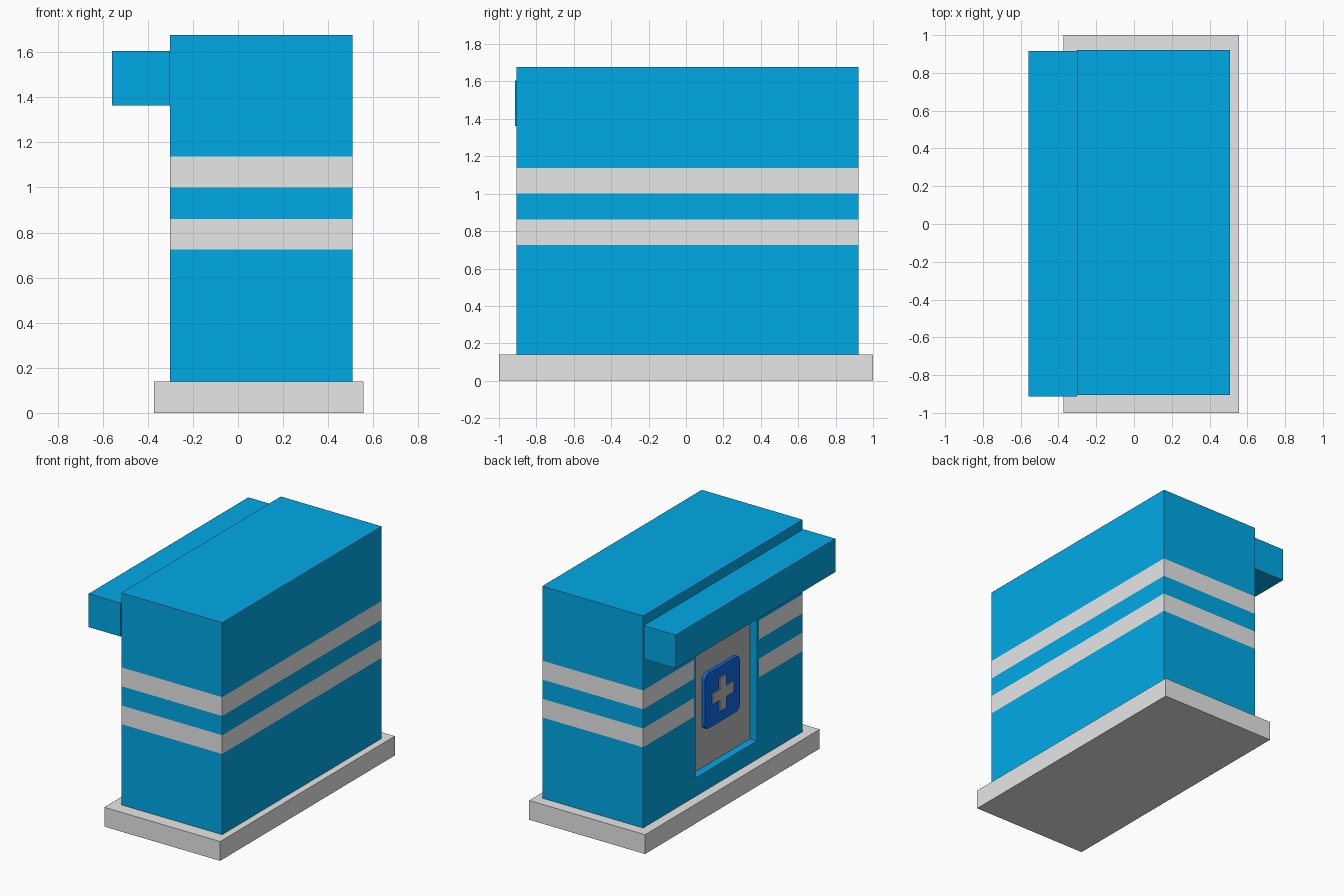
import bpy
import bmesh
from mathutils import Vector, Matrix

if "Cube" in bpy.data.objects:
    bpy.data.objects.remove(bpy.data.objects["Cube"])


def material(name, rgb):
    mat = bpy.data.materials.new(name)
    mat.use_nodes = True
    color = (*rgb, 1)
    mat.diffuse_color = color
    mat.node_tree.nodes["Principled BSDF"].inputs["Base Color"].default_value = color
    return mat


BLUE = material("wall blue", (0, 0.4, 0.8))
GREY = material("light grey", (0.8, 0.8, 0.8))
PANEL = material("panel grey", (0.5, 0.5, 0.5))
SIGN = material("sign blue", (0.004, 0.16, 0.85))


def box_mesh(low, high):
    bm = bmesh.new()
    low, high = Vector(low), Vector(high)
    bmesh.ops.create_cube(bm, size=1)
    bmesh.ops.scale(bm, vec=high - low, verts=bm.verts)
    bmesh.ops.translate(bm, vec=(low + high) / 2, verts=bm.verts)
    return bm


def finish(bm, name, *mats):
    bmesh.ops.recalc_face_normals(bm, faces=bm.faces)
    mesh = bpy.data.meshes.new(name)
    bm.to_mesh(mesh)
    bm.free()
    for mat in mats:
        mesh.materials.append(mat)
    obj = bpy.data.objects.new(name, mesh)
    bpy.context.collection.objects.link(obj)
    return obj


# Base slab and awning
finish(box_mesh((-0.372, -1, 0), (0.557, 1, 0.14)), "base_slab", GREY)
WALL_X = -0.302
finish(box_mesh((-0.558, -0.913, 1.363), (WALL_X, 0.915, 1.605)), "awning", BLUE)

# Body: sliced so that bands and doorway follow clean edges
BANDS = [(0.725, 0.861), (1.0, 1.137)]
DOOR_Y, DOOR_Z, TRIM, DEPTH = (-0.38, 0.32), (0.274, 1.24), 0.022, 0.056
body = box_mesh((WALL_X, -0.905, 0.14), (0.507, 0.922, 1.677))
cuts = [(z, Vector((0, 0, 1))) for band in BANDS for z in band]
cuts += [(z, Vector((0, 0, 1))) for z in DOOR_Z]
cuts += [(y, Vector((0, 1, 0))) for y in DOOR_Y]
cuts += [(DOOR_Y[0] - TRIM, Vector((0, 1, 0))), (DOOR_Y[1] + TRIM, Vector((0, 1, 0)))]
for offset, axis in cuts:
    geom = body.verts[:] + body.edges[:] + body.faces[:]
    bmesh.ops.bisect_plane(body, geom=geom, plane_co=axis * offset, plane_no=axis)

doorway = []
for face in body.faces:
    c = face.calc_center_median()
    on_door_wall = c.x < WALL_X + 0.001
    near_door = on_door_wall and DOOR_Y[0] - TRIM < c.y < DOOR_Y[1] + TRIM
    upright = abs(face.normal.z) < 0.5
    if upright and not near_door and any(a < c.z < b for a, b in BANDS):
        face.material_index = 1
    if on_door_wall and DOOR_Y[0] < c.y < DOOR_Y[1] and DOOR_Z[0] < c.z < DOOR_Z[1]:
        doorway.append(face)

# Recessed door panel, with the closing faces in front of it removed
pushed = bmesh.ops.extrude_face_region(body, geom=doorway)["geom"]
bmesh.ops.translate(body, vec=(DEPTH, 0, 0),
                    verts=[g for g in pushed if isinstance(g, bmesh.types.BMVert)])
for g in pushed:
    if isinstance(g, bmesh.types.BMFace):
        g.material_index = 2
bmesh.ops.delete(body, geom=[f for f in doorway if f.is_valid], context='FACES')
finish(body, "body", BLUE, GREY, PANEL)

# Rounded sign plate on the door panel
SIGN_Y, SIGN_Z = sum(DOOR_Y) / 2, 0.75
panel_x = WALL_X + DEPTH
sign_x = panel_x - 0.025
half = 0.2
plate = box_mesh((sign_x, SIGN_Y - half, SIGN_Z - half),
                 (panel_x, SIGN_Y + half, SIGN_Z + half))
corners = [e for e in plate.edges
           if abs(e.verts[0].co.x - e.verts[1].co.x) > 0.01]
bmesh.ops.bevel(plate, geom=corners, offset=0.04, segments=4,
                profile=0.5, affect='EDGES')
finish(plate, "door_sign", SIGN)

# Plus shape: one arm profile turned four times
cross = bmesh.new()
reach, width = 0.12, 0.038
outline = []
for turn in range(4):
    rot = Matrix.Rotation(turn * 1.5707963, 3, 'X')
    for y, z in ((width, width), (width, reach), (-width, reach)):
        outline.append(rot @ Vector((0, y, z)) + Vector((sign_x - 0.008, SIGN_Y, SIGN_Z)))
front = cross.faces.new([cross.verts.new(p) for p in outline])
side = bmesh.ops.extrude_face_region(cross, geom=[front], use_keep_orig=True)["geom"]
bmesh.ops.translate(cross, vec=(0.008, 0, 0),
                    verts=[g for g in side if isinstance(g, bmesh.types.BMVert)])
finish(cross, "sign_cross", PANEL)
